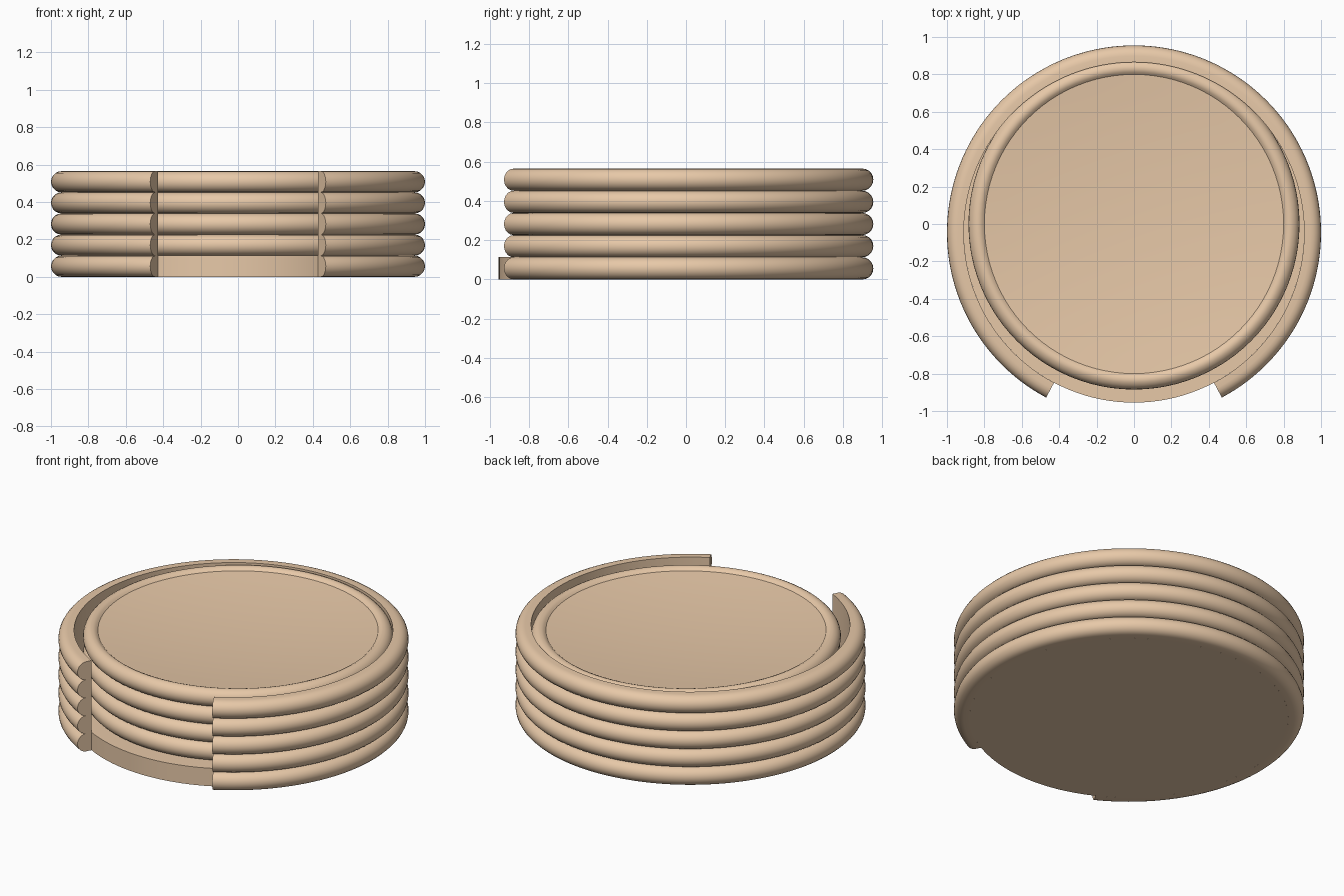
import bpy, bmesh
from math import sin, cos, pi, radians

if "Cube" in bpy.data.objects:
    bpy.data.objects.remove(bpy.data.objects["Cube"])

PITCH = 0.113          # height of one rounded layer
R = PITCH / 2
HOLDER_Y = -0.045      # holder sits slightly forward of the coasters

wood = bpy.data.materials.new("tan_wood")
wood.diffuse_color = (0.80, 0.58, 0.39, 1)
wood.use_nodes = True
wood.node_tree.nodes["Principled BSDF"].inputs["Base Color"].default_value = wood.diffuse_color


def sweep(name, profile, start, end, steps, closed_loop, y=0.0, z=0.0):
    """Turn an (r, z) profile around z; partial turns get flat end caps."""
    bm = bmesh.new()
    full = end - start > 359.9
    count = steps if full else steps + 1
    rows = []
    for i in range(count):
        a = radians(start + (end - start) * i / steps)
        rows.append([bm.verts.new((r * cos(a), r * sin(a), h)) for r, h in profile])
    n = len(profile)
    for i in range(steps):
        p, q = rows[i], rows[(i + 1) % count]
        for j in range(n if closed_loop else n - 1):
            k = (j + 1) % n
            bm.faces.new((p[j], q[j], q[k], p[k]))
    if not full:
        bm.faces.new(rows[0])
        bm.faces.new(rows[-1][::-1])
    bmesh.ops.remove_doubles(bm, verts=bm.verts, dist=1e-5)
    bmesh.ops.recalc_face_normals(bm, faces=bm.faces)
    me = bpy.data.meshes.new(name)
    bm.to_mesh(me)
    bm.free()
    ob = bpy.data.objects.new(name, me)
    bpy.context.collection.objects.link(ob)
    ob.location = (0, y, z)
    me.materials.append(wood)
    bpy.ops.object.select_all(action='DESELECT')
    ob.select_set(True)
    bpy.context.view_layer.objects.active = ob
    bpy.ops.object.shade_smooth_by_angle(angle=radians(35))
    return ob


def bump(r, z0, n=10):
    """Half-round edge from bottom to top, outermost at radius r."""
    return [(r - R + R * cos(-pi / 2 + pi * i / n),
             z0 + R + R * sin(-pi / 2 + pi * i / n)) for i in range(n + 1)]


# Holder wall: five stacked half-rounds, open at the front
wall = [(0.91, 0)]
for k in range(5):
    pts = bump(1.0, k * PITCH)
    wall += pts if k == 0 else pts[1:]
wall.append((0.91, 5 * PITCH))
sweep("holder_wall", wall, -62, 242, 128, True, y=HOLDER_Y)

# Holder floor disc
floor = [(0, 0), (0.91, 0), (0.91, PITCH), (0, PITCH)]
sweep("holder_floor", floor, 0, 360, 128, False, y=HOLDER_Y)

# Four stacked coasters with round rims and dished tops
dish = [(0.8 * (1 - i / 8), 0.055 + 0.04 * (1 - i / 8) ** 2) for i in range(9)]
coaster = [(0, 0)] + bump(0.885, 0) + [(0.812, 0.106)] + dish
for k in range(4):
    sweep(f"coaster_{k + 1}", coaster, 0, 360, 96, False, z=(k + 1) * PITCH)
